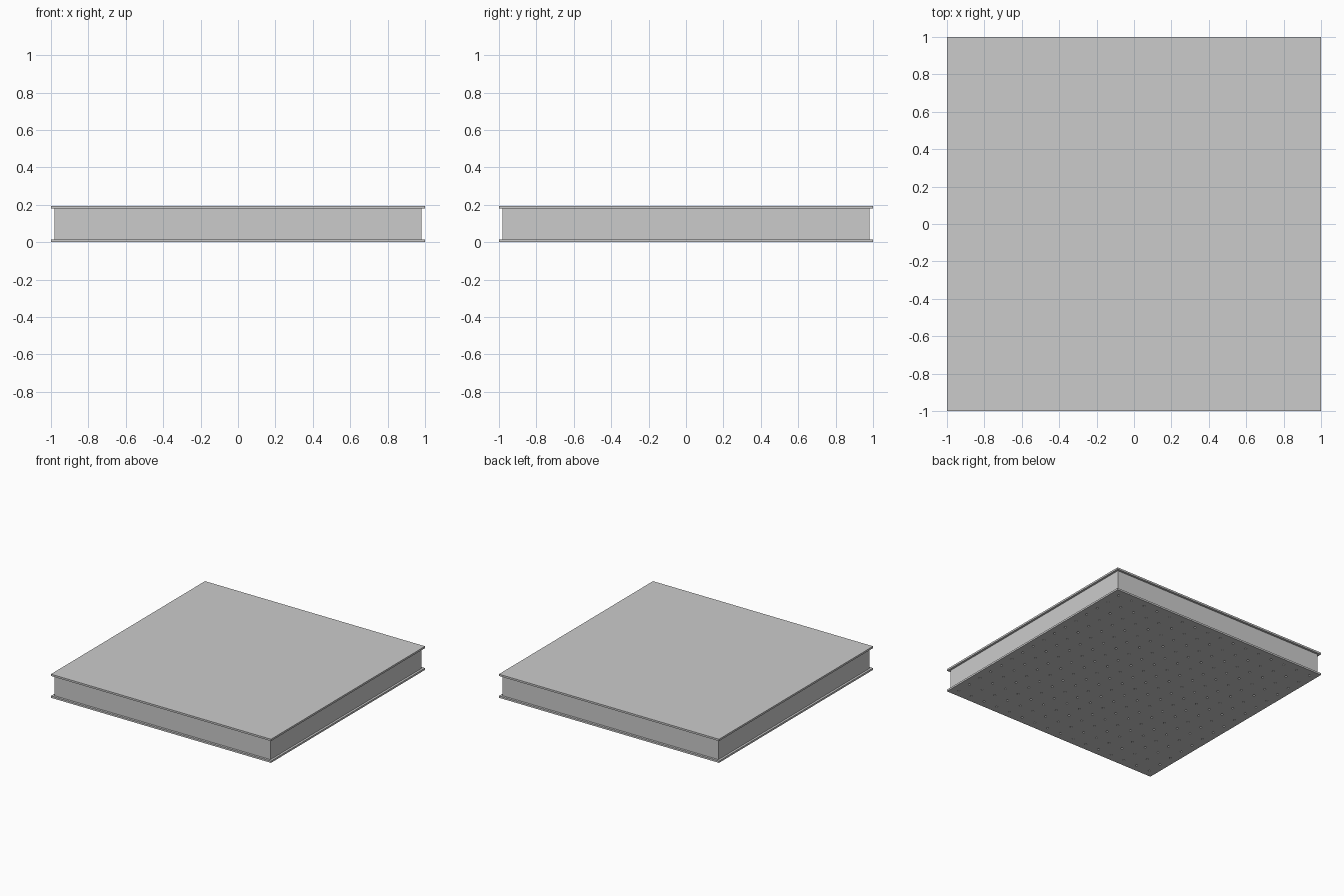
import bpy, bmesh, math

if "Cube" in bpy.data.objects:
    bpy.data.objects.remove(bpy.data.objects["Cube"])

HALF, HEIGHT, PLATE, INSET = 1.0, 0.194, 0.015, 0.018
CELLS, HOLE = 16, 0.009


def finish(bm, name):
    bmesh.ops.recalc_face_normals(bm, faces=bm.faces)
    mesh = bpy.data.meshes.new(name)
    bm.to_mesh(mesh)
    bm.free()
    obj = bpy.data.objects.new(name, mesh)
    bpy.context.collection.objects.link(obj)
    return obj


def slab(name, half, z0, z1):
    bm = bmesh.new()
    bmesh.ops.create_cube(bm, size=1)
    for v in bm.verts:
        v.co.x *= 2 * half
        v.co.y *= 2 * half
        v.co.z = z0 if v.co.z < 0 else z1
    return finish(bm, name)


# Closed housing between the two overhanging plates
slab("housing", HALF - INSET, PLATE, HEIGHT - PLATE)
slab("top_plate", HALF, HEIGHT - PLATE, HEIGHT)

# Perforated bottom plate: square cells, each with an eight-sided hole
bm = bmesh.new()
step = 2 * HALF / CELLS
for i in range(CELLS):
    for j in range(CELLS):
        cx, cy = -HALF + (i + 0.5) * step, -HALF + (j + 0.5) * step
        outer, inner = [], []
        for k in range(8):
            a = k * math.pi / 4
            c, s = math.cos(a), math.sin(a)
            r = step / 2 / max(abs(c), abs(s))
            outer.append(bm.verts.new((cx + r * c, cy + r * s, 0)))
            inner.append(bm.verts.new((cx + HOLE * c, cy + HOLE * s, 0)))
        for k in range(8):
            n = (k + 1) % 8
            bm.faces.new((inner[k], outer[k], outer[n], inner[n]))
bmesh.ops.remove_doubles(bm, verts=bm.verts, dist=1e-4)
result = bmesh.ops.extrude_face_region(bm, geom=bm.faces[:], use_keep_orig=True)
for v in result["geom"]:
    if isinstance(v, bmesh.types.BMVert):
        v.co.z += PLATE
finish(bm, "perforated_bottom_plate")
